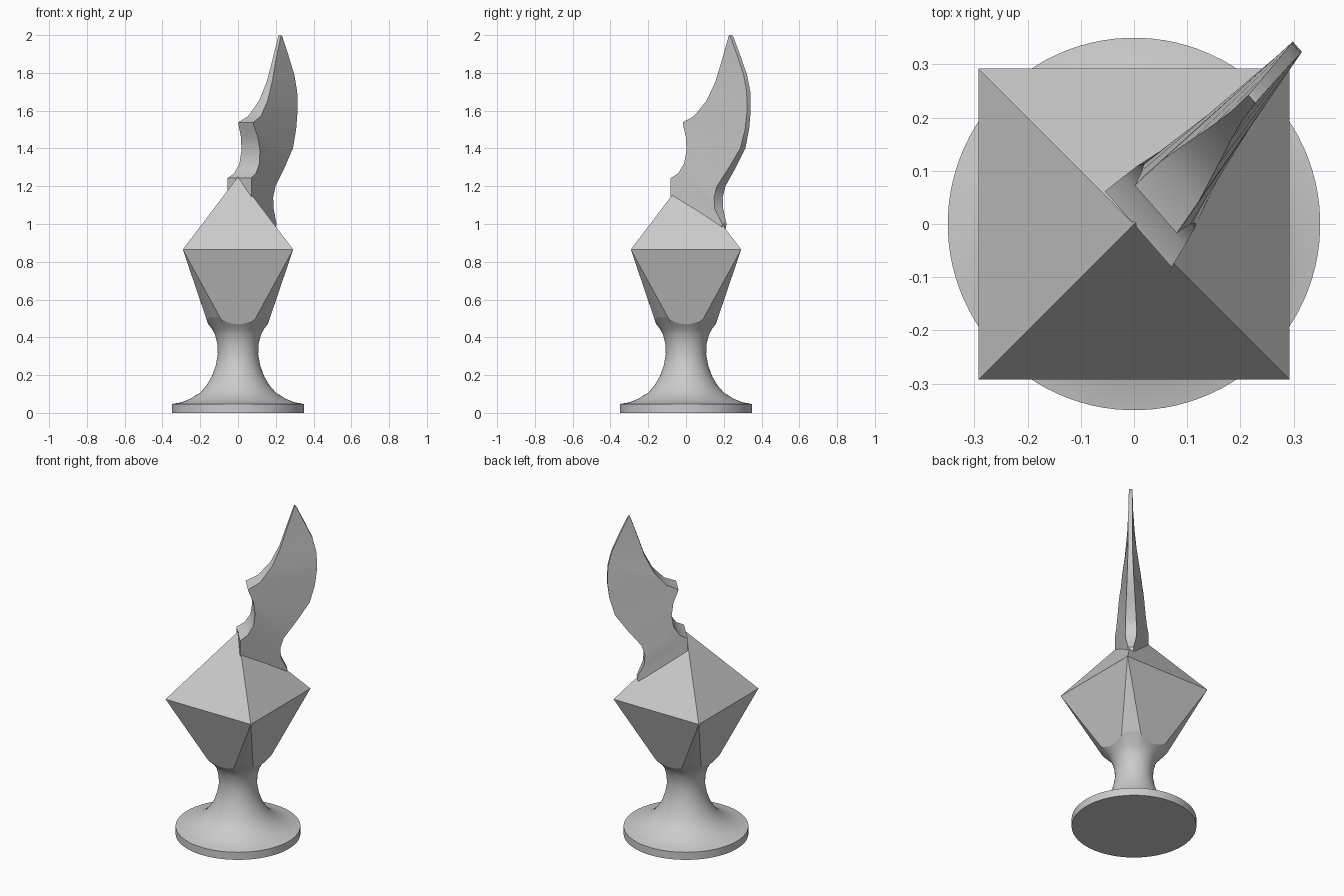
import bpy, bmesh, math
from mathutils import Vector

cube = bpy.data.objects.get("Cube")
if cube:
    bpy.data.objects.remove(cube, do_unlink=True)

# Single stone grey
grey = bpy.data.materials.new("stone_grey")
grey.use_nodes = True
colour = (0.6, 0.6, 0.6, 1)
grey.diffuse_color = colour
grey.node_tree.nodes["Principled BSDF"].inputs["Base Color"].default_value = colour


def finish(bm, name, angle):
    bmesh.ops.recalc_face_normals(bm, faces=bm.faces)
    mesh = bpy.data.meshes.new(name)
    bm.to_mesh(mesh)
    bm.free()
    obj = bpy.data.objects.new(name, mesh)
    bpy.context.collection.objects.link(obj)
    mesh.materials.append(grey)
    bpy.ops.object.select_all(action="DESELECT")
    obj.select_set(True)
    bpy.context.view_layer.objects.active = obj
    bpy.ops.object.shade_smooth_by_angle(angle=math.radians(angle))
    return obj


SEG = 96
ANGLES = [2 * math.pi * (k + 0.5) / SEG for k in range(SEG)]


def seat_point(a):
    """Rounded square where the flared neck meets the sloping body faces."""
    widest = max(abs(math.cos(a)), abs(math.sin(a)))
    lift = (min(0.19, 0.158 / widest) - 0.158) * 1.1
    r = min(0.19, (0.158 + 0.334 * lift) / widest)
    return Vector((r * math.cos(a), r * math.sin(a), 0.47 + lift))


# Pedestal: turned foot and neck, flaring into the rounded square
bm = bmesh.new()
profile = [(0.35, 0), (0.35, 0.047), (0.3, 0.056), (0.25, 0.076), (0.2, 0.108),
           (0.165, 0.148), (0.138, 0.195), (0.118, 0.25), (0.107, 0.31),
           (0.109, 0.365), (0.122, 0.415), (0.138, 0.445)]
rings = [[bm.verts.new((r * math.cos(a), r * math.sin(a), z)) for a in ANGLES]
         for r, z in profile]
rings.append([bm.verts.new(seat_point(a)) for a in ANGLES])
bm.faces.new(rings[0])
for low, high in zip(rings, rings[1:]):
    for k in range(SEG):
        n = (k + 1) % SEG
        bm.faces.new((low[k], low[n], high[n], high[k]))
finish(bm, "pedestal", 30)

# Body: corner fans rising to a square, capped by a pyramid
bm = bmesh.new()
ring = [bm.verts.new(seat_point(a)) for a in ANGLES]
corners = [bm.verts.new((0.292 * x, 0.292 * y, 0.865))
           for x, y in ((1, 1), (-1, 1), (-1, -1), (1, -1))]
apex = bm.verts.new((0, 0, 1.25))
for k in range(SEG):
    n = (k + 1) % SEG
    c, d = corners[k * 4 // SEG], corners[n * 4 // SEG]
    bm.faces.new((ring[k], ring[n], c) if c is d else (ring[k], ring[n], d, c))
for i in range(4):
    bm.faces.new((corners[i], corners[(i + 1) % 4], apex))
finish(bm, "faceted_body", 10)

# Blade: thick notched inner edge and thin outer edge as (reach, height, half thickness)
inner = [(0.325, 2.0, 0.01), (0.28, 1.87, 0.014), (0.24, 1.75, 0.022), (0.19, 1.65, 0.035),
         (0.12, 1.57, 0.052), (0.05, 1.538, 0.06), (0.055, 1.52, 0.061), (0.08, 1.46, 0.068),
         (0.09, 1.39, 0.074), (0.08, 1.32, 0.08), (0.045, 1.268, 0.087), (0, 1.243, 0.095),
         (0, 1.0, 0.095)]
outer = [(0.335, 1.993, 0.01), (0.38, 1.9, 0.011), (0.43, 1.79, 0.012), (0.452, 1.7, 0.013),
         (0.455, 1.6, 0.013), (0.442, 1.5, 0.014), (0.412, 1.4, 0.018), (0.34, 1.3, 0.024),
         (0.26, 1.2, 0.03), (0.24, 1.14, 0.031), (0.245, 1.08, 0.03), (0.283, 1.0, 0.015),
         (0.27, 0.93, 0.012)]
origin = Vector((0.008, -0.01, 0))
along = Vector((0.657, 0.754, 0))
across = Vector((0.66, -0.75, 0))
bm = bmesh.new()


def edge_line(points, side):
    return [bm.verts.new(origin + along * u + across * h * side + Vector((0, 0, z)))
            for u, z, h in points]


# Four long edges joined into a closed strip with end caps
lines = [edge_line(inner, 1), edge_line(outer, 1), edge_line(outer, -1), edge_line(inner, -1)]
for i in range(4):
    a, b = lines[i], lines[(i + 1) % 4]
    for k in range(len(inner) - 1):
        bm.faces.new((a[k], a[k + 1], b[k + 1], b[k]))
for end in (0, -1):
    bm.faces.new([line[end] for line in lines])
finish(bm, "curved_blade", 30)
